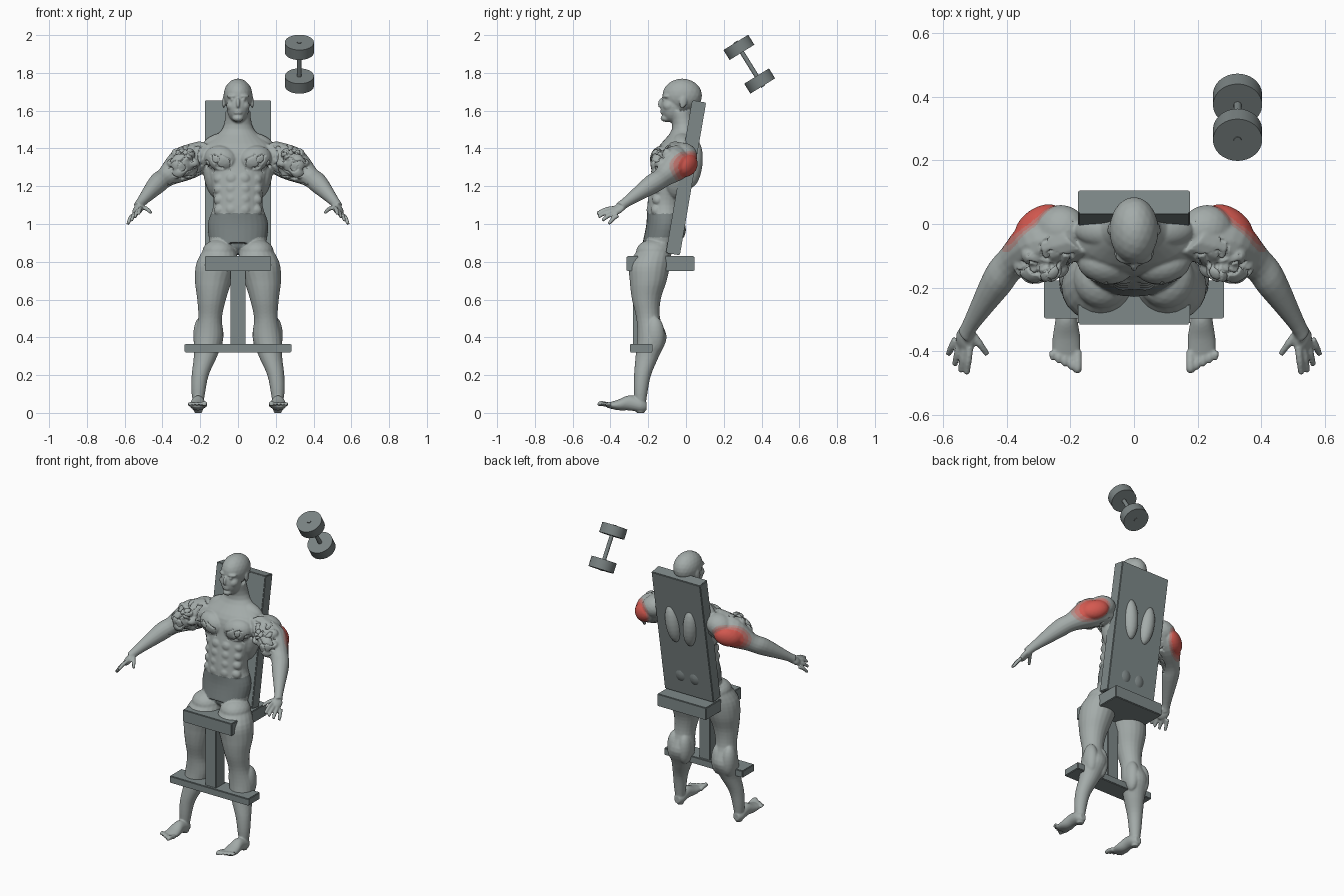
import bpy, bmesh, math
from mathutils import Vector, Matrix, Euler, noise

default_cube = bpy.data.objects.get("Cube")
if default_cube:
    bpy.data.objects.remove(default_cube, do_unlink=True)


def material(name, *rgb):
    mat = bpy.data.materials.new(name)
    mat.use_nodes = True
    mat.diffuse_color = (*rgb, 1)
    bsdf = mat.node_tree.nodes["Principled BSDF"]
    bsdf.inputs["Base Color"].default_value = (*rgb, 1)
    bsdf.inputs["Roughness"].default_value = .7
    return mat


skin = material("grey skin", .37, .41, .4)
cloth = material("dark shorts", .19, .22, .22)
red = material("muscle red", .66, .1, .08)
dull_red = material("faded red", .54, .18, .16)
pale_red = material("pale red", .44, .28, .26)
bench_grey = material("bench grey", .21, .25, .25)
iron = material("dumbbell grey", .19, .22, .22)


def finish(name, bm, mat):
    bmesh.ops.recalc_face_normals(bm, faces=bm.faces)
    mesh = bpy.data.meshes.new(name)
    bm.to_mesh(mesh)
    bm.free()
    mesh.materials.append(mat)
    obj = bpy.data.objects.new(name, mesh)
    bpy.context.collection.objects.link(obj)
    return obj


def box(name, centre, size, tilt=0):
    bm = bmesh.new()
    matrix = (Matrix.Translation(centre) @ Matrix.Rotation(tilt, 4, 'X')
              @ Matrix.Diagonal((*size, 1)))
    bmesh.ops.create_cube(bm, size=1, matrix=matrix)
    bmesh.ops.bevel(bm, geom=bm.edges[:], offset=.004, segments=2, affect='EDGES')
    finish(name, bm, bench_grey)


# Bench
box("back_pad", (0, 0, 1.245), (.35, .075, .82), tilt=-.17)
box("seat", (0, -.135, .79), (.35, .36, .08))
box("post", (0, -.235, .56), (.08, .09, .42))
box("foot_bar", (0, -.237, .343), (.565, .12, .045))

# Dumbbell on a slanted axis
upper_end, lower_end = Vector((.325, .28, 1.935)), Vector((.325, .39, 1.757))
axis = upper_end - lower_end
slant = axis.to_track_quat('Z', 'Y').to_matrix().to_4x4()


def cylinder(name, centre, radius, depth):
    bm = bmesh.new()
    bmesh.ops.create_cone(bm, cap_ends=True, segments=48, radius1=radius, radius2=radius,
                          depth=depth, matrix=Matrix.Translation(centre) @ slant)
    obj = finish(name, bm, iron)
    for poly in obj.data.polygons:
        poly.use_smooth = len(poly.vertices) == 4


cylinder("upper_weight", upper_end, .077, .062)
cylinder("lower_weight", lower_end, .077, .062)
cylinder("dumbbell_handle", (upper_end + lower_end) / 2, .012, axis.length + .07)

# Body parts are collected here, then fused into one skin
body = bmesh.new()
X, Y, Z = Matrix.Identity(3)


def loft(rows, u, v, sides=20, steps=4):
    """Smooth closed tube through rows of (x, y, z, radius along u, radius along v)."""
    rows = [Vector(row) for row in rows]
    last = len(rows) - 1
    tangents = [(rows[min(i + 1, last)] - rows[max(i - 1, 0)]) / 2 for i in range(last + 1)]
    rings = []
    for step in range(last * steps + 1):
        i = min(step // steps, last - 1)
        t = step / steps - i
        ease = t * t * (3 - 2 * t)
        row = (rows[i].lerp(rows[i + 1], ease) + tangents[i] * (t * (1 - t) ** 2)
               - tangents[i + 1] * (t * t * (1 - t)))
        ring = []
        for k in range(sides):
            angle = math.tau * k / sides
            offset = u * (row[3] * math.cos(angle)) + v * (row[4] * math.sin(angle))
            ring.append(body.verts.new(Vector(row[:3]) + offset))
        rings.append(ring)
    for low, high in zip(rings, rings[1:]):
        for k in range(sides):
            n = (k + 1) % sides
            body.faces.new((low[k], low[n], high[n], high[k]))
    body.faces.new(rings[0])
    body.faces.new(rings[-1])


def limb(points, side, sides=16):
    """Round tube through (x, y, z, radius), square to its overall direction."""
    rows = [(x * side, y, z, radius, radius) for x, y, z, radius in points]
    direction = Vector(rows[-1][:3]) - Vector(rows[0][:3])
    turn = direction.to_track_quat('Z', 'Y')
    loft(rows, turn @ X, turn @ Y, sides)


def blob(side, centre, size, pitch=0, lean=0, yaw=0):
    """Ellipsoid muscle or feature, mirrored by side."""
    x, y, z = centre
    turn = Euler((pitch, lean * side, yaw * side)).to_matrix().to_4x4()
    matrix = Matrix.Translation((x * side, y, z)) @ turn @ Matrix.Diagonal((*size, 1))
    bmesh.ops.create_icosphere(body, subdivisions=3, radius=1, matrix=matrix)


# Torso and neck in even steps upward: depth centre, half width, half depth
torso = [(-.13, .15, .1), (-.11, .16, .1), (-.11, .13, .095), (-.1, .14, .09),
         (-.07, .17, .1), (-.05, .19, .1), (-.01, .085, .065), (-.03, .065, .06)]
loft([(0, y, .9 + k / 10, wide, deep) for k, (y, wide, deep) in enumerate(torso)], X, Y, sides=28)
blob(1, (0, -.14, .89), (.07, .07, .05))

# Head: skull, jaw, chin, nose and lips
blob(1, (0, -.02, 1.68), (.077, .105, .09))
blob(1, (0, -.07, 1.62), (.06, .064, .085))
blob(1, (0, -.105, 1.56), (.03, .03, .02))
blob(1, (0, -.133, 1.642), (.01, .015, .028), pitch=-.3)
for lip_height in (1.588, 1.6):
    blob(1, (0, -.126, lip_height), (.022, .01, .006))

for side in (1, -1):
    # Brow, cheek, eye and ear
    blob(side, (.03, -.105, 1.676), (.03, .02, .012), yaw=.3)
    blob(side, (.032, -.09, 1.625), (.03, .033, .03))
    blob(side, (.03, -.116, 1.658), (.011, .01, .007))
    blob(side, (.075, -.015, 1.645), (.008, .02, .034), pitch=-.2, yaw=.15)
    # Chest, shoulder, neck, shoulder blade, flank and seat muscles
    blob(side, (.09, -.125, 1.345), (.09, .065, .07), lean=-.2, yaw=.2)
    blob(side, (.23, -.02, 1.36), (.085, .08, .07), lean=.3)
    blob(side, (.1, -.02, 1.44), (.09, .05, .04), lean=.3)
    blob(side, (.062, .036, 1.32), (.048, .052, .13), pitch=-.1, lean=.1)
    blob(side, (.13, -.05, 1.25), (.05, .07, .12), lean=.2)
    blob(side, (.05, -.06, .97), (.06, .06, .07))
    # Abdominals in four rows
    for row in range(4):
        height = 1.24 - .055 * row
        blob(side, (.033, -.166 - .007 * row, height), (.033, .022, .032))
        blob(side, (.095, -.135 - .007 * row, height), (.035, .03, .03), lean=.5)
    # Arm with torn upper-arm muscle
    limb([(.17, -.03, 1.37, .08), (.28, -.06, 1.32, .093), (.38, -.12, 1.25, .055),
          (.43, -.18, 1.21, .052), (.51, -.31, 1.12, .028), (.53, -.35, 1.09, .028)], side)
    blob(side, (.3, 0, 1.31), (.085, .05, .06), lean=.3, yaw=-.6)
    biceps = Vector((.29, -.13, 1.32))
    blob(side, biceps, (.075, .05, .065), lean=.3, yaw=-.6)
    for lump in range(6):
        angle = math.tau * lump / 6
        spread = Vector((math.cos(angle), math.sin(angle * 2) / 2, math.sin(angle))) * .055
        blob(side, biceps + spread, (.033, .04, .028), pitch=angle, lean=angle)
    # Hand: palm, four fingers fanned along the knuckles, thumb
    blob(side, (.53, -.365, 1.076), (.033, .045, .019), pitch=.5, lean=.6, yaw=.2)
    digits = [(Vector((.51, -.34, 1.09)), Vector((.46, -.41, 1.06)))]
    for finger in range(4):
        t = finger / 3
        arch = Y * math.sin(math.pi * t) * .015
        knuckle = Vector((.515, -.385, 1.085)).lerp(Vector((.56, -.36, 1.045)), t)
        tip = Vector((.525, -.472, 1.055)).lerp(Vector((.583, -.41, 1)), t)
        digits.append((knuckle - arch / 2, tip - arch))
    for root, tip in digits:
        middle = (root + tip) / 2 + Z * .006
        limb([(*root, .0115), (*middle, .0115), (*tip, .009)], side, sides=10)
    # Leg in even steps downward: x, y, radius
    leg = [(.09, -.15, .07), (.11, -.19, .108), (.13, -.2, .098), (.14, -.21, .076), (.148, -.2, .063),
           (.155, -.18, .078), (.172, -.205, .062), (.2, -.23, .045), (.21, -.24, .035), (.21, -.24, .02)]
    loft([(x * side, y, .9 - k / 10, radius, radius) for k, (x, y, radius) in enumerate(leg)], X, Y)
    blob(side, (.1, -.17, .85), (.09, .095, .07))
    blob(side, (.14, -.245, .54), (.035, .02, .045))
    for calf_x in (.12, .195):
        blob(side, (calf_x, -.165, .41), (.042, .052, .1))
    # Foot and toes, shrinking outward from the big toe
    foot = [(-.21, .035, .02, .024), (-.24, .04, .035, .036), (-.3, .053, .035, .04),
            (-.36, .042, .044, .028), (-.42, .04, .042, .012)]
    loft([(.212 * side, y, z, wide, high) for y, z, wide, high in foot], X, Z)
    for toe in range(5):
        x, end = .177 + .02 * toe, -.468 + .01 * toe
        radius = .009 if toe else .014
        limb([(x, -.4, .04, radius), (x, end + .02, .05, radius), (x, end, .045, radius * .8)],
             side, sides=10)

# Fuse the parts into one skin
source = finish("body_parts", body, skin)
remesh = source.modifiers.new("fuse", 'REMESH')
remesh.mode = 'VOXEL'
remesh.voxel_size = .005
soften = source.modifiers.new("soften", 'SMOOTH')
soften.factor = .5
soften.iterations = 5
evaluated = source.evaluated_get(bpy.context.evaluated_depsgraph_get())
mesh = bpy.data.meshes.new_from_object(evaluated)
bpy.data.objects.remove(source, do_unlink=True)
figure = bpy.data.objects.new("body", mesh)
bpy.context.collection.objects.link(figure)


def arm_depth(y, x):
    """Distance behind the slanting line of the upper arm."""
    return y + .9 * (x - .28)


# Torn fissures over the chest and the front of the upper arms
normals = [vert.normal.copy() for vert in mesh.vertices]
for vert, normal in zip(mesh.vertices, normals):
    x, y, z = abs(vert.co.x), vert.co.y, vert.co.z
    chest = math.hypot((x - .1) / .075, (z - 1.32) / .055) < 1 and normal.y < -.2
    arm = .19 < x < .37 and 1.2 < z < 1.42 and arm_depth(y, x) < -.05
    if chest or arm:
        crack = abs(noise.noise(Vector((x, y, z)) * 24))
        vert.co -= normal * .014 * max(0, 1 - crack / .1)

# Colour the skin by region: shorts, then bands of red around the triceps
mesh.materials.clear()
for mat in (skin, cloth, red, dull_red, pale_red):
    mesh.materials.append(mat)
for poly in mesh.polygons:
    poly.use_smooth = True
    x, y, z = abs(poly.center.x), poly.center.y, poly.center.z
    hem = .86 + .07 * min(1, x / .1)
    strain = Vector(((x - .3) / .11, (arm_depth(y, x) - .075) / .08, (z - 1.3) / .09)).length
    poly.material_index = 0
    if hem < z < 1.055 and x < .2 and y > -.3:
        poly.material_index = 1
    elif strain < 1.15 and x > .19:
        poly.material_index = 2 if strain < .83 else 3 if strain < 1 else 4
